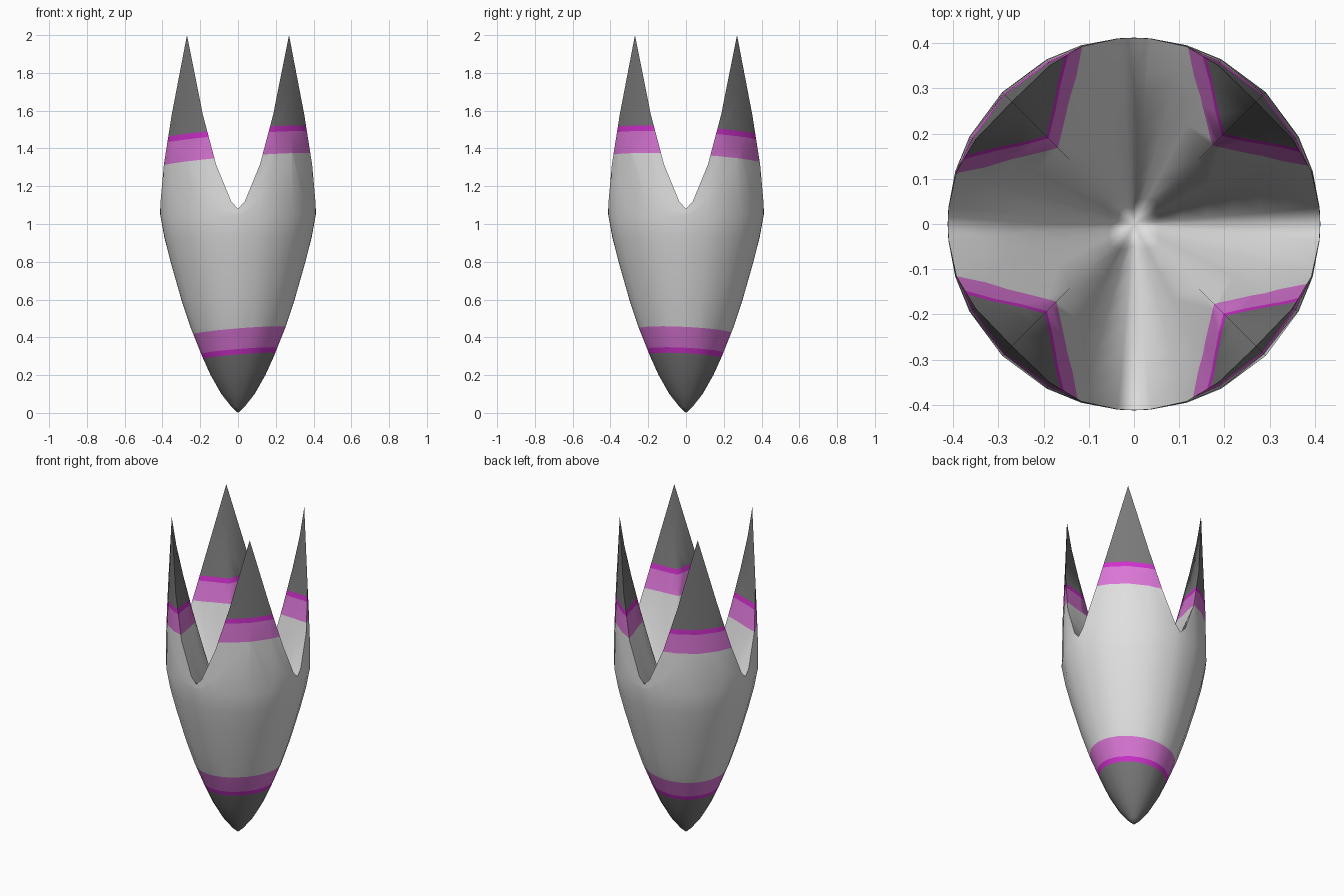
import bpy, bmesh, math
from mathutils import Vector

if "Cube" in bpy.data.objects:
    bpy.data.objects.remove(bpy.data.objects["Cube"])

def mat(name, rgb):
    m = bpy.data.materials.new(name)
    m.diffuse_color = (*rgb, 1)
    m.use_nodes = True
    m.node_tree.nodes["Principled BSDF"].inputs["Base Color"].default_value = m.diffuse_color
    return m

mats = [mat("light_grey", (0.73, 0.74, 0.73)), mat("dark_grey", (0.19, 0.19, 0.19)),
        mat("soft_magenta", (0.70, 0.18, 0.67)), mat("vivid_magenta", (0.62, 0.03, 0.60))]

# outer wall profile (z, radius)
PROFILE = [(0, 0), (.03, .033), (.1, .088), (.2, .145), (.3, .19), (.45, .25), (.6, .30),
           (.8, .357), (.93, .39), (1.05, .412), (1.3, .41), (1.5, .40), (2, .382)]
# rim: (angle from prong centre, rim height)
RIM = [(0, 2.0), (17, 1.58), (28.5, 1.315), (40, 1.12), (45, 1.08)]
CUP_Z = 0.5

def radius(z):
    for (z0, r0), (z1, r1) in zip(PROFILE, PROFILE[1:]):
        if z <= z1:
            return r0 + (r1 - r0) * (z - z0) / (z1 - z0)
    return PROFILE[-1][1]

# columns around the body, four prongs on the diagonals
columns = []
for q in range(4):
    for d, h in reversed(RIM[1:]):
        columns.append((q * 90 + 45 - d, d, h))
    for d, h in RIM[:-1]:
        columns.append((q * 90 + 45 + d, d, h))
    # drop the repeated prong-side column
seen, cols = set(), []
for a, d, h in columns:
    if a not in seen:
        seen.add(a)
        cols.append((a, d, h))

bm = bmesh.new()
bottom = bm.verts.new((0, 0, 0))
centre = bm.verts.new((0, 0, CUP_Z))
strips = []
for a, d, h in cols:
    a = math.radians(a)
    pts = [(r, z) for z, r in PROFILE[1:] if z < 1.0]
    pts += [(radius(z), z) for z in (1.05 + (h - 1.05) * t for t in (0, .35, .68, 1))]
    # cup wall from the rim down to the centre
    p = 1.25 - 0.5 * (d / 45)
    for f in (.12, .25, .4, .55, .7, .85):
        pts.append((radius(h) * (1 - f ** p), h + (CUP_Z - h) * f))
    strips.append([bm.verts.new((r * math.cos(a), r * math.sin(a), z)) for r, z in pts])
for s, t in zip(strips, strips[1:] + strips[:1]):
    bm.faces.new((bottom, t[0], s[0]))
    for i in range(len(s) - 1):
        bm.faces.new((s[i], t[i], t[i + 1], s[i + 1]))
    bm.faces.new((s[-1], t[-1], centre))

# slightly tilted colour bands cut into outer skin
TILT = Vector((-0.08, 0.05, 1))
LEVELS = [.30, .328, .435, 1.338, 1.455, 1.485]
BANDS = [1, 3, 2, 0, 2, 3, 1]
for lv in LEVELS:
    bmesh.ops.bisect_plane(bm, geom=bm.verts[:] + bm.edges[:] + bm.faces[:], dist=1e-5,
                           plane_co=(0, 0, lv), plane_no=TILT)
for f in bm.faces:
    f.material_index = BANDS[sum(f.calc_center_median().dot(TILT) > lv for lv in LEVELS)]
bmesh.ops.recalc_face_normals(bm, faces=bm.faces[:])

me = bpy.data.meshes.new("pronged_bud")
bm.to_mesh(me)
bm.free()
for m in mats:
    me.materials.append(m)
ob = bpy.data.objects.new("pronged_bud", me)
bpy.context.collection.objects.link(ob)
bpy.context.view_layer.objects.active = ob
ob.select_set(True)
bpy.ops.object.shade_smooth_by_angle(angle=math.radians(80))
